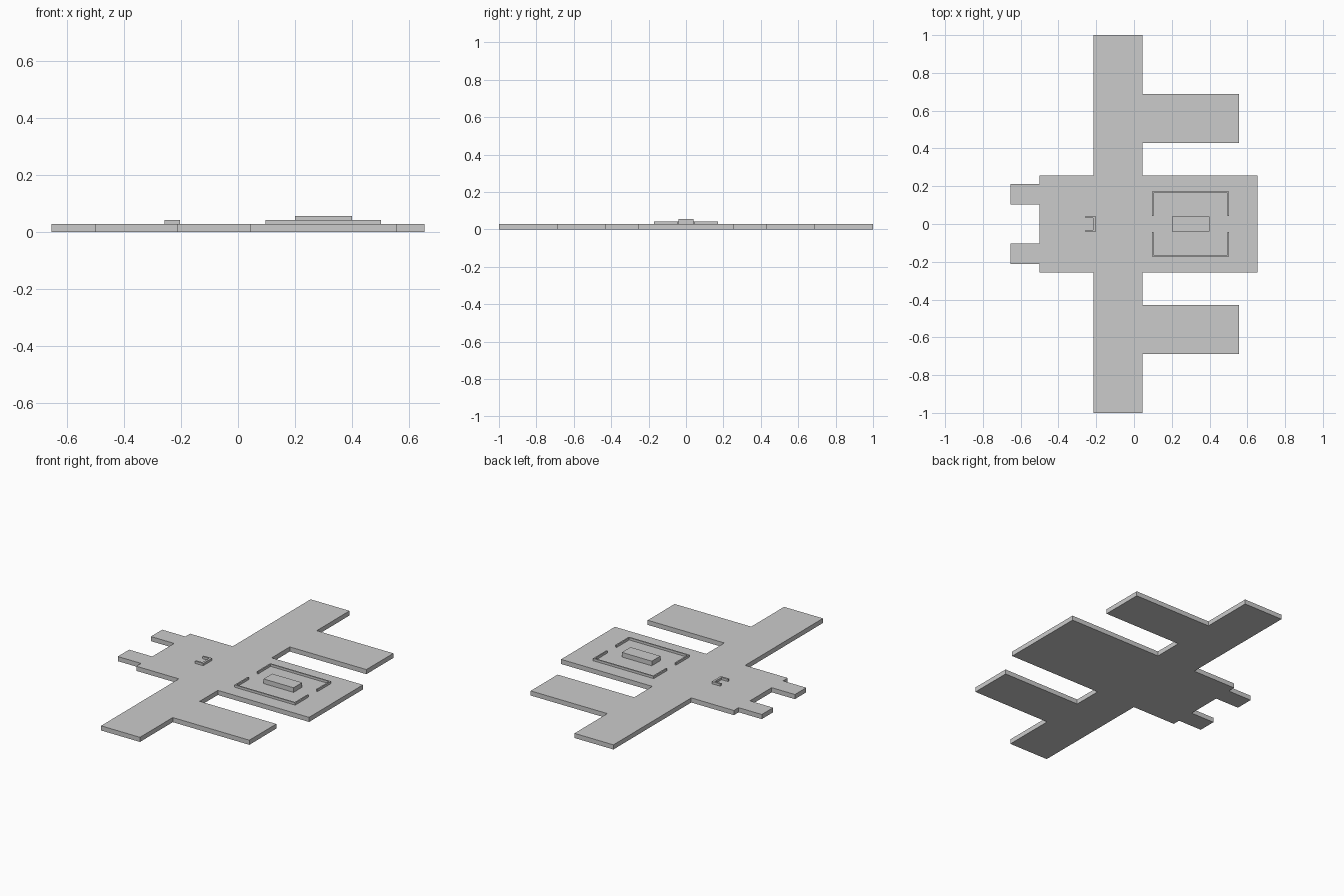
import bpy
import bmesh

if "Cube" in bpy.data.objects:
    bpy.data.objects.remove(bpy.data.objects["Cube"])

BASE_TOP = 0.028


def prism(name, outline, z0, z1):
    """Extrude a flat outline from z0 up to z1."""
    bm = bmesh.new()
    face = bm.faces.new([bm.verts.new((x, y, z0)) for x, y in outline])
    top = bmesh.ops.extrude_face_region(bm, geom=[face])["geom"]
    for v in top:
        if isinstance(v, bmesh.types.BMVert):
            v.co.z = z1
    bmesh.ops.recalc_face_normals(bm, faces=bm.faces)
    mesh = bpy.data.meshes.new(name)
    bm.to_mesh(mesh)
    bm.free()
    obj = bpy.data.objects.new(name, mesh)
    bpy.context.collection.objects.link(obj)
    return obj


def mirrored(half):
    """Close a +y half outline with its -y reflection."""
    return half + [(x, -y) for x, y in reversed(half)]


# Base plate: nose, side wings, cross bar, body and rear prongs in one outline
prism("base_plate", [(x, y) for x, y in mirrored([
    (0.655, 0.257), (0.045, 0.257), (0.045, 0.43), (0.557, 0.43),
    (0.557, 0.687), (0.045, 0.687), (0.045, 1.0), (-0.215, 1.0),
    (-0.215, 0.257), (-0.5, 0.257), (-0.5, 0.212), (-0.655, 0.212),
    (-0.655, 0.104), (-0.5, 0.104)])], 0, BASE_TOP)

# Raised central block
prism("center_block", mirrored([(0.4, 0.041), (0.2, 0.041)]), BASE_TOP, 0.056)

# Low U-shaped border walls on either side of the block
X0, X1, Y0, Y1, T = 0.096, 0.502, 0.043, 0.171, 0.008
wall = [(X0, Y0), (X0, Y1), (X1, Y1), (X1, Y0),
        (X1 - T, Y0), (X1 - T, Y1 - T), (X0 + T, Y1 - T), (X0 + T, Y0)]
for side, s in (("back", 1), ("front", -1)):
    prism(f"border_wall_{side}", [(x, s * y) for x, y in wall], BASE_TOP, 0.042)

# Small bracket opening towards the prongs
prism("small_bracket", mirrored([
    (-0.203, 0.042), (-0.258, 0.042), (-0.258, 0.031), (-0.216, 0.031)]),
    BASE_TOP, 0.042)
